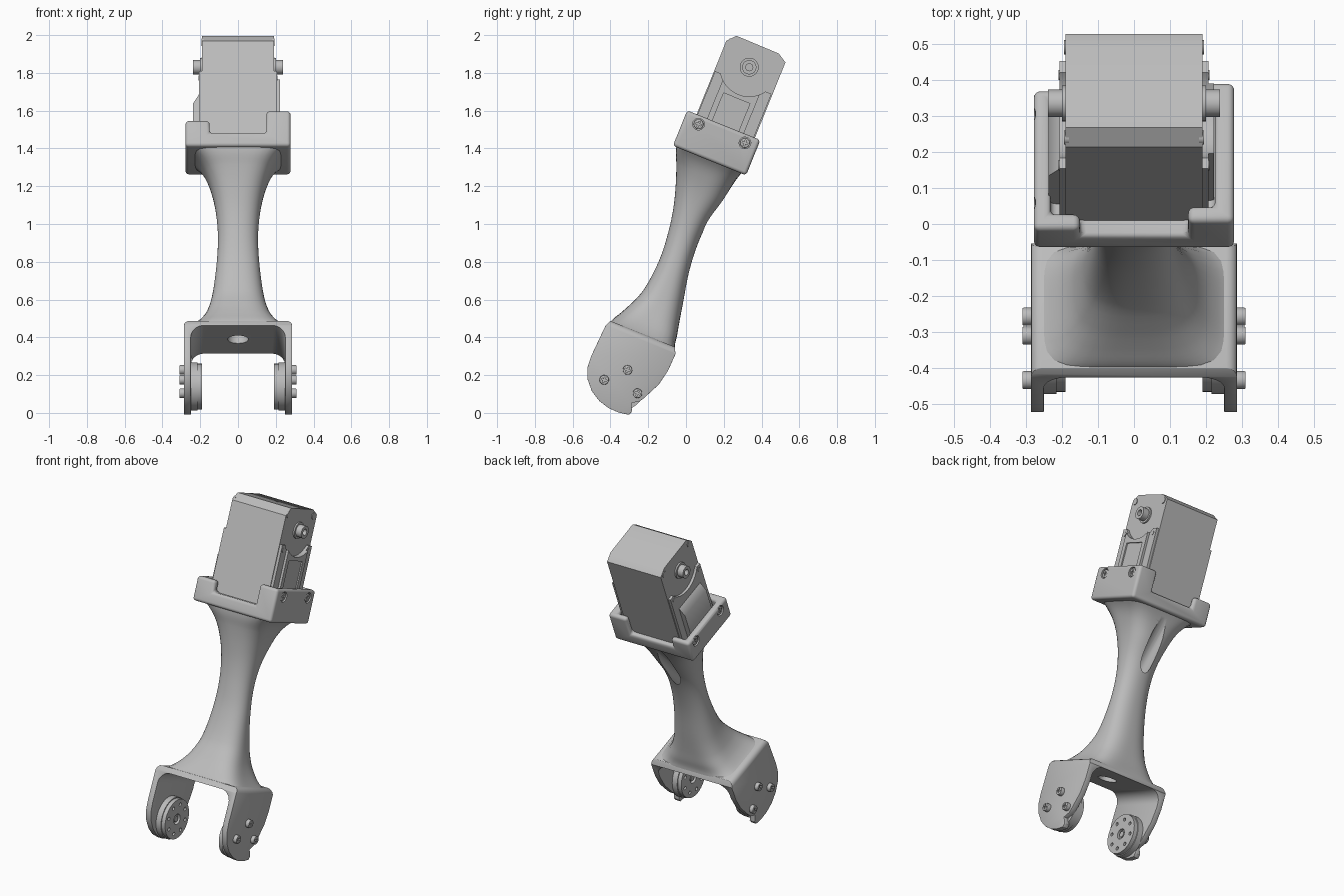
import bpy, bmesh
from math import sin, cos, pi, radians
from mathutils import Matrix, Vector

cube = bpy.data.objects.get("Cube")
if cube:
    bpy.data.objects.remove(cube)

grey = bpy.data.materials.new("grey_plastic")
grey.use_nodes = True
COLOUR = (0.5, 0.5, 0.5, 1)
grey.diffuse_color = COLOUR
grey.node_tree.nodes["Principled BSDF"].inputs["Base Color"].default_value = COLOUR

TILT = Matrix.Rotation(radians(-22), 4, 'X')   # the limb leans backwards
HUB = (-0.372, 0.0)                            # lower joint, as (depth, height)
SHAFT = (-0.375, 1.822)                        # upper joint
parts = []


def add(name, bm, keep=True):
    bmesh.ops.recalc_face_normals(bm, faces=bm.faces)
    mesh = bpy.data.meshes.new(name)
    bm.to_mesh(mesh)
    bm.free()
    mesh.materials.append(grey)
    ob = bpy.data.objects.new(name, mesh)
    bpy.context.collection.objects.link(ob)
    if keep:
        parts.append(ob)
    else:
        ob.hide_render = True
    return ob


def prism(name, pts, axis, a, b, keep=True):
    """Extrude a flat outline along one axis from a to b."""
    place = {'x': lambda p, t: (t, p[0], p[1]),
             'y': lambda p, t: (p[0], t, p[1]),
             'z': lambda p, t: (p[0], p[1], t)}[axis]
    bm = bmesh.new()
    low = [bm.verts.new(place(p, a)) for p in pts]
    top = [bm.verts.new(place(p, b)) for p in pts]
    bm.faces.new(low)
    bm.faces.new(top)
    n = len(pts)
    for i in range(n):
        j = (i + 1) % n
        bm.faces.new((low[i], low[j], top[j], top[i]))
    return add(name, bm, keep)


def arc(c, r, start, end, n=8):
    return [(c[0] + r * cos(radians(start + (end - start) * i / n)),
             c[1] + r * sin(radians(start + (end - start) * i / n))) for i in range(n + 1)]


def disc(c, r, n=32):
    return arc(c, r, 0, 360, n)[:-1]


def rect(u0, u1, w0, w1):
    return [(u0, w0), (u1, w0), (u1, w1), (u0, w1)]


def boolean(ob, cutter, mode='DIFFERENCE'):
    m = ob.modifiers.new("cut", 'BOOLEAN')
    m.operation, m.object, m.solver = mode, cutter, 'EXACT'


def bevel(ob, width, segments=3):
    m = ob.modifiers.new("round", 'BEVEL')
    m.width, m.segments, m.limit_method = width, segments, 'ANGLE'
    m.angle_limit = radians(40)


# Fork: an arch seen from the front, trimmed to the side outline
arch = [(0.286, -0.2)] + arc((0.256, 0.272), 0.03, 0, 90, 4) + arc((-0.256, 0.272), 0.03, 90, 180, 4)
arch += [(-0.286, -0.2), (-0.25, -0.2)] + arc((-0.18, 0.2), 0.07, 180, 90)
arch += arc((0.18, 0.2), 0.07, 90, 0) + [(0.25, -0.2)]
fork = prism("fork", arch, 'y', -0.7, 0)
outline = [(-0.545, 0.32), (-0.2, 0.32), (-0.168, 0.27), (-0.172, 0.17), (-0.19, 0.085),
           (-0.234, -0.008), (-0.25, -0.035), (-0.288, -0.06), (-0.268, -0.1), (-0.276, -0.122),
           (-0.33, -0.132), (-0.39, -0.13), (-0.45, -0.113), (-0.505, -0.08), (-0.55, -0.03),
           (-0.574, 0.03), (-0.578, 0.09), (-0.568, 0.27)]
boolean(fork, prism("fork_outline", outline, 'x', -0.4, 0.4, False), 'INTERSECT')
bevel(fork, 0.008, 2)

# Neck: smooth loft of (height, front, back, half width, squareness)
sections = [(0.285, -0.555, -0.18, 0.272, 7), (0.315, -0.545, -0.19, 0.235, 5), (0.36, -0.52, -0.197, 0.197, 4),
            (0.42, -0.49, -0.21, 0.166, 3.2), (0.52, -0.452, -0.23, 0.138, 2.6), (0.7, -0.434, -0.265, 0.114, 2.3),
            (0.85, -0.445, -0.277, 0.106, 2.2), (0.98, -0.468, -0.27, 0.115, 2.3), (1.1, -0.503, -0.242, 0.138, 2.6),
            (1.2, -0.54, -0.225, 0.172, 3.2), (1.26, -0.567, -0.212, 0.205, 4.5), (1.32, -0.584, -0.19, 0.262, 7)]
bm = bmesh.new()
rings = []
STEPS, SIDES = 4, 48
rows = [Vector(s) for s in sections]
for i in range(len(rows) - 1):
    p0, p1, p2, p3 = rows[max(i - 1, 0)], rows[i], rows[i + 1], rows[min(i + 2, len(rows) - 1)]
    for k in range(STEPS + (i == len(rows) - 2)):
        t = k / STEPS
        h = p2[0] - p1[0]
        m1 = (p2 - p0) * (h / (p2[0] - p0[0]))
        m2 = (p3 - p1) * (h / (p3[0] - p1[0]))
        w, front, back, hx, e = (p1 * (2 * t**3 - 3 * t**2 + 1) + m1 * (t**3 - 2 * t**2 + t)
                                 + p2 * (3 * t**2 - 2 * t**3) + m2 * (t**3 - t**2))
        ring = []
        for s in range(SIDES):
            c, d = cos(2 * pi * s / SIDES), sin(2 * pi * s / SIDES)
            r = (abs(c)**e + abs(d)**e) ** (-1 / e)
            ring.append(bm.verts.new((hx * c * r, (front + back) / 2 + (back - front) / 2 * d * r, w)))
        rings.append(ring)
for a, b in zip(rings, rings[1:]):
    for s in range(SIDES):
        j = (s + 1) % SIDES
        bm.faces.new((a[s], a[j], b[j], b[s]))
bm.faces.new(rings[0])
bm.faces.new(rings[-1])
neck = add("neck", bm)

# Cable channel: hole under the bridge and slanted exit at the back of the neck
entry = prism("channel_entry", disc((0, -0.37), 0.055), 'z', 0.2, 0.6, False)
leaving = prism("channel_exit", disc((0, 0), 0.045), 'z', 0, 0.5, False)
leaving.data.transform(Matrix.Translation((0, -0.36, 0.85)) @ Matrix.Rotation(radians(-26), 4, 'X'))
boolean(fork, entry)
boolean(neck, entry)
boolean(neck, leaving)

# Cup: soft block with an open front and back, and four corner posts
cup = prism("cup", rect(-0.278, 0.278, -0.594, -0.176), 'z', 1.285, 1.487)
u0, u1 = -0.545, -0.212
plus = [(-0.15, -0.8), (0.15, -0.8), (0.15, u0), (0.225, u0), (0.225, u1), (0.15, u1),
        (0.15, 0), (-0.15, 0), (-0.15, u1), (-0.232, u1), (-0.232, u0), (-0.15, u0)]
boolean(cup, prism("cup_hollow", plus, 'z', 1.362, 1.7, False))
boolean(cup, prism("cup_low_side", rect(-0.5, -0.05, -0.8, 0), 'z', 1.432, 1.6, False))
bevel(cup, 0.025, 4)


def screw(name, side, c, x0, x1, r):
    """Round-headed screw with a cross slot."""
    ob = prism(name, disc(c, r, 20), 'x', side * x0, side * x1)
    bevel(ob, 0.004, 2)
    for a, b in ((0.004, r * 0.6), (r * 0.6, 0.004)):
        slot = rect(c[0] - a, c[0] + a, c[1] - b, c[1] + b)
        boolean(ob, prism("slot", slot, 'x', side * (x1 - 0.008), side * (x1 + 0.01), False))


# Servo motor body
body = [(-0.54, 1.35), (-0.207, 1.35), (-0.207, 1.918), (-0.258, 1.948), (-0.5, 1.951), (-0.54, 1.906)]
prism("motor_body", body, 'x', -0.19, 0.19)
bite = 0.155
for side, label in ((1, "right"), (-1, "left")):
    # Side cover hollowed around the shaft, with a raised middle panel
    cover = prism(label + "_cover", rect(-0.535, -0.213, 1.36, 1.735), 'x', side * 0.18, side * 0.207)
    boolean(cover, prism("bite", disc(SHAFT, bite, 48), 'x', side * 0.1, side * 0.3, False))
    if side > 0:
        panel = prism("cover_panel", rect(-0.48, -0.27, 1.36, 1.75), 'x', 0.2, 0.222)
        boolean(panel, prism("bite", disc(SHAFT, bite, 48), 'x', 0.1, 0.3, False))
        boolean(panel, prism("panel_recess", rect(-0.45, -0.3, 1.3, 1.645), 'x', 0.214, 0.3, False))
    # Case fasteners
    for u in (-0.513, -0.243):
        prism(label + "_case_pin", disc((u, 1.705), 0.014, 16), 'x', side * 0.2, side * 0.21)
        prism(label + "_top_pin", disc((u, 1.91), 0.02, 16), 'x', side * 0.18, side * 0.194)
    # Output shaft or idler boss
    prism(label + "_shaft_collar", disc(SHAFT, 0.05), 'x', side * 0.18, side * 0.2)
    boss = prism(label + "_shaft", disc(SHAFT, 0.038, 24), 'x', side * 0.18, side * 0.239)
    boolean(boss, prism("bore", disc(SHAFT, 0.019, 16), 'x', side * 0.215, side * 0.3, False))

    # Cup screws in round pockets
    for u in (-0.511, -0.246):
        w = 1.442 if side > 0 else 1.395
        boolean(cup, prism("pocket", disc((u, w), 0.031, 24), 'x', side * 0.262, side * 0.4, False))
        screw(label + "_cup_screw", side, (u, w), 0.25, 0.274, 0.026)

    # Horn disc with hub bore and a ring of holes
    horn = prism(label + "_horn", disc(HUB, 0.127, 48), 'x', side * 0.215, side * 0.256)
    face = prism(label + "_horn_face", disc(HUB, 0.121, 48), 'x', side * 0.19, side * 0.22)
    boolean(face, prism("hub_bore", disc(HUB, 0.032, 24), 'x', side * 0.1, side * 0.21, False))
    for hole in disc(HUB, 0.088, 8):
        boolean(face, prism("horn_hole", disc(hole, 0.011, 12), 'x', side * 0.1, side * 0.21, False))
    prism(label + "_hub_pin", disc(HUB, 0.018, 16), 'x', side * 0.195, side * 0.215)

    # Fork screws
    for c in arc(HUB, 0.095, 0, 180, 2):
        screw(label + "_fork_screw", side, c, 0.27, 0.31, 0.025)

# Connector block on the left cover
block = [(-0.19, 1.635), (-0.207, 1.62), (-0.237, 1.57), (-0.237, 1.36), (-0.19, 1.36)]
prism("connector_block", block, 'y', -0.49, -0.26)

# Bake the modifiers, lean the limb and shade
deps = bpy.context.evaluated_depsgraph_get()
baked = [bpy.data.meshes.new_from_object(ob.evaluated_get(deps)) for ob in parts]
for ob, mesh in zip(parts, baked):
    ob.modifiers.clear()
    ob.data = mesh
    mesh.transform(TILT)
for ob in [o for o in bpy.context.collection.objects if o.type == 'MESH' and o.hide_render]:
    bpy.data.objects.remove(ob)
bpy.ops.object.select_all(action='DESELECT')
for ob in parts:
    ob.select_set(True)
bpy.context.view_layer.objects.active = neck
bpy.ops.object.shade_smooth_by_angle(angle=radians(32))
